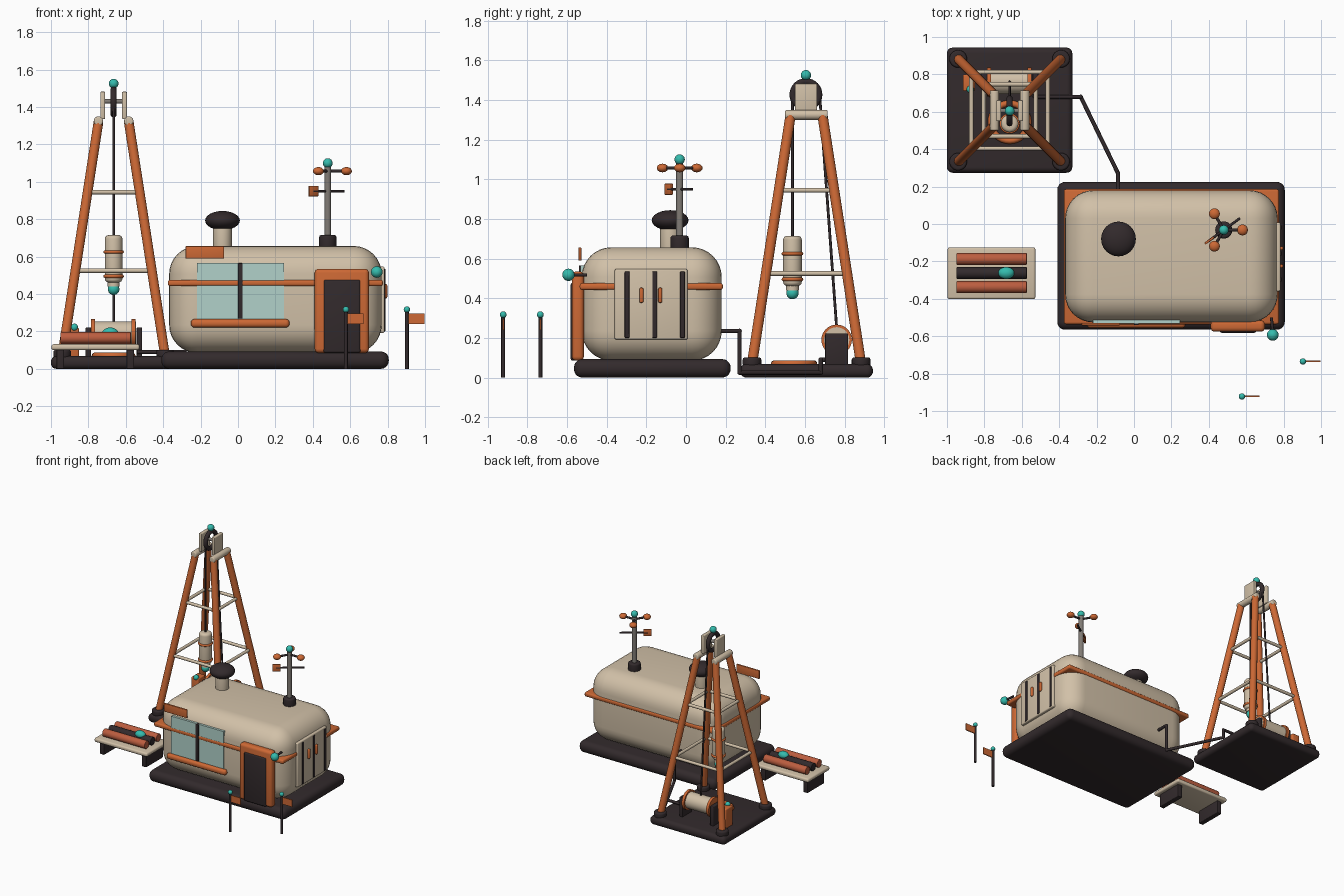
import bpy, math
from mathutils import Vector

if "Cube" in bpy.data.objects:
    bpy.data.objects.remove(bpy.data.objects["Cube"])


def colour(name, rgb):
    m = bpy.data.materials.new(name)
    m.diffuse_color = (*rgb, 1)
    m.use_nodes = True
    m.node_tree.nodes["Principled BSDF"].inputs["Base Color"].default_value = m.diffuse_color
    return m


BEIGE = colour("beige", (0.64, 0.53, 0.39))
ORANGE = colour("orange", (0.61, 0.14, 0.035))
RUST = colour("rust", (0.50, 0.11, 0.05))
DARK = colour("charcoal", (0.032, 0.023, 0.025))
TEAL = colour("teal", (0.035, 0.50, 0.42))
GLASS = colour("pale_glass", (0.44, 0.64, 0.59))
GREY = colour("grey_metal", (0.22, 0.20, 0.18))


def finish(name, mat, smooth=True):
    o = bpy.context.object
    o.name = name
    o.data.materials.append(mat)
    if smooth:
        bpy.ops.object.shade_smooth_by_angle(angle=math.radians(40))
    return o


def box(name, mat, x, y, z, bevel=0.0, seg=3, rot=0.0):
    """Box from (min, max) ranges, optionally with rounded edges."""
    lo, hi = Vector((x[0], y[0], z[0])), Vector((x[1], y[1], z[1]))
    bpy.ops.mesh.primitive_cube_add(size=1, location=(lo + hi) / 2)
    o = bpy.context.object
    o.scale = hi - lo
    bpy.ops.object.transform_apply(location=False, rotation=False, scale=True)
    o.rotation_euler.z = rot
    if bevel:
        m = o.modifiers.new("round", 'BEVEL')
        m.width, m.segments = bevel, seg
        bpy.ops.object.modifier_apply(modifier="round")
    return finish(name, mat, bevel > 0)


def rod(name, mat, a, b, r, bevel=0.0, verts=20):
    a, b = Vector(a), Vector(b)
    d = b - a
    bpy.ops.mesh.primitive_cylinder_add(vertices=verts, radius=r, depth=d.length, location=(a + b) / 2)
    o = bpy.context.object
    o.rotation_euler = d.to_track_quat('Z', 'Y').to_euler()
    if bevel:
        m = o.modifiers.new("round", 'BEVEL')
        m.width, m.segments, m.limit_method = bevel, 4, 'ANGLE'
        bpy.ops.object.modifier_apply(modifier="round")
    return finish(name, mat)


def ball(name, mat, p, r, scale=(1, 1, 1)):
    bpy.ops.mesh.primitive_uv_sphere_add(segments=24, ring_count=12, radius=r, location=p)
    bpy.context.object.scale = scale
    return finish(name, mat)


def ring(name, mat, p, major, minor, rot=(0, 0, 0)):
    bpy.ops.mesh.primitive_torus_add(major_radius=major, minor_radius=minor, major_segments=32,
                                     minor_segments=10, location=p, rotation=rot)
    return finish(name, mat)


# ---- Cabin shell ----
box("cabin_base", DARK, (-0.41, 0.806), (-0.565, 0.225), (0, 0.093), 0.042, 5)
box("cabin_body", BEIGE, (-0.368, 0.768), (-0.526, 0.18), (0.085, 0.657), 0.15, 8)
box("cabin_band", ORANGE, (-0.375, 0.775), (-0.536, 0.186), (0.442, 0.476), 0.012)

# Front window, sill and sign
box("window", GLASS, (-0.22, 0.245), (-0.533, -0.50), (0.265, 0.565))
box("window_mullion", DARK, (0.0, 0.025), (-0.541, -0.50), (0.268, 0.565), 0.004)
box("window_sill", ORANGE, (-0.252, 0.275), (-0.556, -0.515), (0.221, 0.266), 0.019, 4)
box("sign_plate", ORANGE, (-0.28, -0.075), (-0.542, -0.528), (0.59, 0.656), 0.003)

# Door and lamp
box("door_frame", ORANGE, (0.41, 0.70), (-0.576, -0.515), (0.085, 0.535), 0.022, 4)
box("door_panel", DARK, (0.457, 0.655), (-0.582, -0.53), (0.085, 0.478), 0.012)
ball("door_lamp", TEAL, (0.742, -0.593, 0.518), 0.031)
rod("lamp_arm", DARK, (0.735, -0.50, 0.518), (0.742, -0.585, 0.518), 0.008)

# Side hatch with slots and handles
box("side_hatch", BEIGE, (0.74, 0.783), (-0.36, 0.008), (0.192, 0.547), 0.008)
for y in (-0.297, -0.158, -0.018):
    box("hatch_slot", DARK, (0.77, 0.788), (y - 0.012, y + 0.012), (0.20, 0.535), 0.004)
for y in (-0.225, -0.13):
    box("hatch_handle", ORANGE, (0.77, 0.798), (y - 0.01, y + 0.01), (0.377, 0.453), 0.007)

# Chimney
rod("chimney", BEIGE, (-0.083, -0.08, 0.62), (-0.083, -0.08, 0.78), 0.05, 0.01, 28)
ball("chimney_cap", DARK, (-0.083, -0.08, 0.793), 0.093, (1, 1, 0.55))

# Weather mast
mx, my = 0.48, -0.032
rod("mast_foot", DARK, (mx, my, 0.645), (mx, my, 0.716), 0.046, 0.012, 24)
rod("mast_pole", GREY, (mx, my, 0.70), (mx, my, 1.08), 0.018)
ball("mast_tip", TEAL, (mx, my, 1.10), 0.026)
for k in range(3):
    a = k * math.tau / 3
    cup = (mx + 0.1 * math.cos(a), my + 0.1 * math.sin(a), 1.057)
    rod("cup_arm", DARK, (mx, my, 1.057), cup, 0.008)
    ball("wind_cup", ORANGE, cup, 0.029, (1, 1, 0.75))
va = math.radians(36)
vx, vy = math.cos(va), math.sin(va)
rod("vane_arm", DARK, (mx - 0.1 * vx, my - 0.1 * vy, 0.95), (mx + 0.107 * vx, my + 0.107 * vy, 0.95), 0.007)
cx, cy = mx - 0.095 * vx, my - 0.095 * vy
box("vane_tail", ORANGE, (cx - 0.03, cx + 0.03), (cy - 0.006, cy + 0.006), (0.922, 0.978), 0.003, 2, va)

# ---- Drill tower ----
tx, ty = -0.665, 0.608
box("tower_base", DARK, (-1.0, -0.33), (0.274, 0.943), (0, 0.068), 0.03, 5)


def corner(sx, sy, z):
    h = 0.275 + (0.081 - 0.275) * (z - 0.07) / 1.25
    return (tx + sx * h, ty + sy * h, z)


CORNERS = [(-1, -1), (1, -1), (1, 1), (-1, 1)]
for i, c in enumerate(CORNERS):
    n = CORNERS[(i + 1) % 4]
    f = corner(*c, 0.07)
    rod("tower_leg", ORANGE, f, corner(*c, 1.32), 0.026)
    rod("tower_foot", DARK, (f[0], f[1], 0.055), (f[0], f[1], 0.102), 0.047, 0.012, 24)
    for z in (0.525, 0.945):
        rod("tower_brace", BEIGE, corner(*c, z), corner(*n, z), 0.012, 0, 14)

# Crown block with pulley
for s in (-1, 1):
    x = tx + s * 0.081
    rod("crown_bar", BEIGE, (x, 0.50, 1.325), (x, 0.715, 1.325), 0.025, 0.008)
    px = tx + s * 0.058
    box("pulley_plate", BEIGE, (px - 0.013, px + 0.013), (0.55, 0.662), (1.335, 1.482), 0.006)
rod("pulley_axle", GREY, (tx - 0.07, 0.605, 1.43), (tx + 0.07, 0.605, 1.43), 0.012)
ring("pulley_wheel", DARK, (tx, 0.605, 1.427), 0.066, 0.017, (0, math.pi / 2, 0))
ball("tower_lamp", TEAL, (tx, 0.605, 1.525), 0.026)

# Cables and hanging drill tool
dy = 0.537
rod("drop_cable", DARK, (tx, dy, 0.70), (tx, dy, 1.427), 0.007, 0, 10)
rod("winch_cable", DARK, (tx, 0.674, 1.427), (tx, 0.76, 0.25), 0.007, 0, 10)
rod("drill_tool", BEIGE, (tx, dy, 0.462), (tx, dy, 0.715), 0.047, 0.02, 28)
for z in (0.495, 0.625):
    ring("tool_ring", ORANGE, (tx, dy, z), 0.046, 0.009)
ball("tool_tip", TEAL, (tx, dy, 0.426), 0.031)
rod("tool_neck", BEIGE, (tx, dy, 0.44), (tx, dy, 0.48), 0.032)
ring("bore_collar", ORANGE, (tx, 0.545, 0.07), 0.10, 0.017)

# Winch
rod("winch_drum", BEIGE, (-0.78, 0.76, 0.19), (-0.545, 0.76, 0.19), 0.064, 0, 32)
for x in (-0.775, -0.558):
    rod("winch_flange", ORANGE, (x - 0.011, 0.76, 0.19), (x + 0.011, 0.76, 0.19), 0.077, 0, 32)
for x in (-0.80, -0.527):
    box("winch_bracket", DARK, (x - 0.015, x + 0.015), (0.702, 0.818), (0.06, 0.222), 0.006)
box("control_box", ORANGE, (-0.915, -0.85), (0.71, 0.80), (0.06, 0.22), 0.008)
ball("control_button", TEAL, (-0.875, 0.72, 0.222), 0.02)

# Hose from cabin to winch
hose = [(-0.085, 0.15, 0.235), (-0.085, 0.27, 0.235), (-0.085, 0.27, 0.025), (-0.285, 0.68, 0.025),
        (-0.285, 0.68, 0.09), (-0.53, 0.68, 0.09), (-0.53, 0.73, 0.09)]
for a, b in zip(hose, hose[1:]):
    rod("hose", DARK, a, b, 0.011, 0, 12)
    ball("hose_joint", DARK, b, 0.0115)

# ---- Core sample bench ----
box("bench_top", BEIGE, (-0.997, -0.527), (-0.402, -0.125), (0.1, 0.132), 0.012)
for x in (-0.95, -0.575):
    box("bench_leg", DARK, (x - 0.02, x + 0.02), (-0.37, -0.157), (0, 0.105), 0.005)
for y, m in ((-0.187, RUST), (-0.262, DARK), (-0.337, RUST)):
    rod("core_sample", m, (-0.95, y, 0.165), (-0.573, y, 0.165), 0.031, 0.004)
ball("core_gem", TEAL, (-0.683, -0.262, 0.192), 0.032, (1.35, 1, 0.9))

# ---- Marker flags ----
for x, y in ((0.577, -0.922), (0.903, -0.735)):
    rod("flag_pole", DARK, (x, y, 0), (x, y, 0.31), 0.01, 0, 12)
    ball("flag_tip", TEAL, (x, y, 0.317), 0.017)
    box("flag_cloth", ORANGE, (x + 0.005, x + 0.093), (y - 0.004, y + 0.004), (0.24, 0.295))
